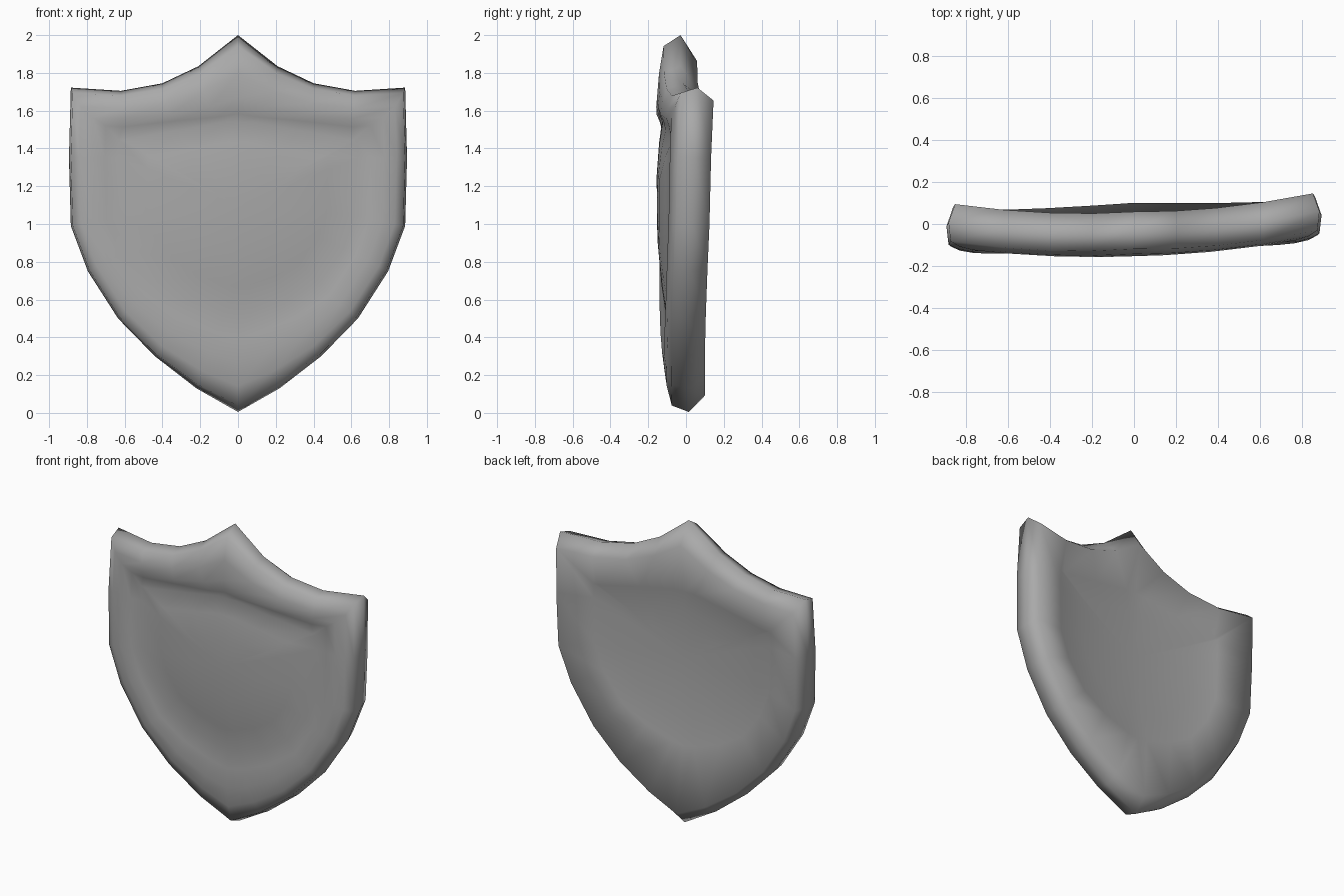
import bpy
import bmesh
from mathutils import Vector

cube = bpy.data.objects.get("Cube")
if cube:
    bpy.data.objects.remove(cube, do_unlink=True)

# Shield outline: right half from top point to bottom point, then mirrored
half = [(0, 2.0), (0.21, 1.835), (0.40, 1.745), (0.62, 1.705), (0.885, 1.722),
        (0.895, 1.35), (0.885, 0.99), (0.795, 0.75), (0.635, 0.5),
        (0.44, 0.3), (0.22, 0.13), (0, 0.005)]
outline = [Vector(p) for p in half + [(-x, z) for x, z in half[-2:0:-1]]]
count = len(outline)
centre = Vector((0, 1.1))
panel_inset = 0.26


def inset(d):
    """Outline moved inward, blending to a straight top and a rounder tip."""
    ring = []
    blend = (d / panel_inset) ** 0.7
    for i, p in enumerate(outline):
        a = (p - outline[i - 1]).normalized()
        b = (outline[(i + 1) % count] - p).normalized()
        na, nb = Vector((a.y, -a.x)), Vector((b.y, -b.x))
        q = p + (na + nb) * d / (1 + na.dot(nb))
        target = min(q.y, 1.54)
        if q.y < centre.y:
            target += 0.22 * max(0, 1 - abs(q.x) / 0.5)
        q.y += blend * (target - q.y)
        ring.append(q)
    return ring


def bow(x, z):
    """Curved and slightly twisted middle surface."""
    return (0.015 - 0.112 * z + 0.045 * z * z
            + 0.03 * x + (0.04 + 0.035 * z) * x * x)


bm = bmesh.new()


def point(p, y):
    return bm.verts.new((p.x, bow(p.x, p.y) + y, p.y))


# Rings from the front panel, over the rolled rim, to the shallow back:
# (inset, scale toward the centre, depth from the middle surface)
profile = [(0.26, 0.4, -0.098), (0.26, 0.75, -0.088), (0.26, 1, -0.075),
           (0.19, 1, -0.09), (0.12, 1, -0.107), (0.055, 1, -0.102),
           (0.01, 1, -0.086), (0, 1, 0), (0.032, 1, 0.096),
           (0.26, 1, 0.066), (0.26, 0.7, 0.058), (0.26, 0.4, 0.053)]
rings = [[point(centre + (p - centre) * s, y) for p in inset(d)]
         for d, s, y in profile]

for r0, r1 in zip(rings, rings[1:]):
    for i in range(count):
        j = (i + 1) % count
        bm.faces.new((r0[i], r0[j], r1[j], r1[i]))

# Close the middle of the front and back panels
for ring, y in ((rings[0], -0.1), (rings[-1], 0.05)):
    hub = point(centre, y)
    for i in range(count):
        bm.faces.new((ring[i], ring[(i + 1) % count], hub))
bmesh.ops.recalc_face_normals(bm, faces=bm.faces[:])
for face in bm.faces:
    face.smooth = True

mesh = bpy.data.meshes.new("shield")
bm.to_mesh(mesh)
bm.free()
shield = bpy.data.objects.new("shield", mesh)
bpy.context.collection.objects.link(shield)

# Plain grey metal
grey = bpy.data.materials.new("grey metal")
grey.use_nodes = True
colour = (0.4, 0.4, 0.4, 1)
grey.diffuse_color = colour
grey.node_tree.nodes["Principled BSDF"].inputs["Base Color"].default_value = colour
mesh.materials.append(grey)
